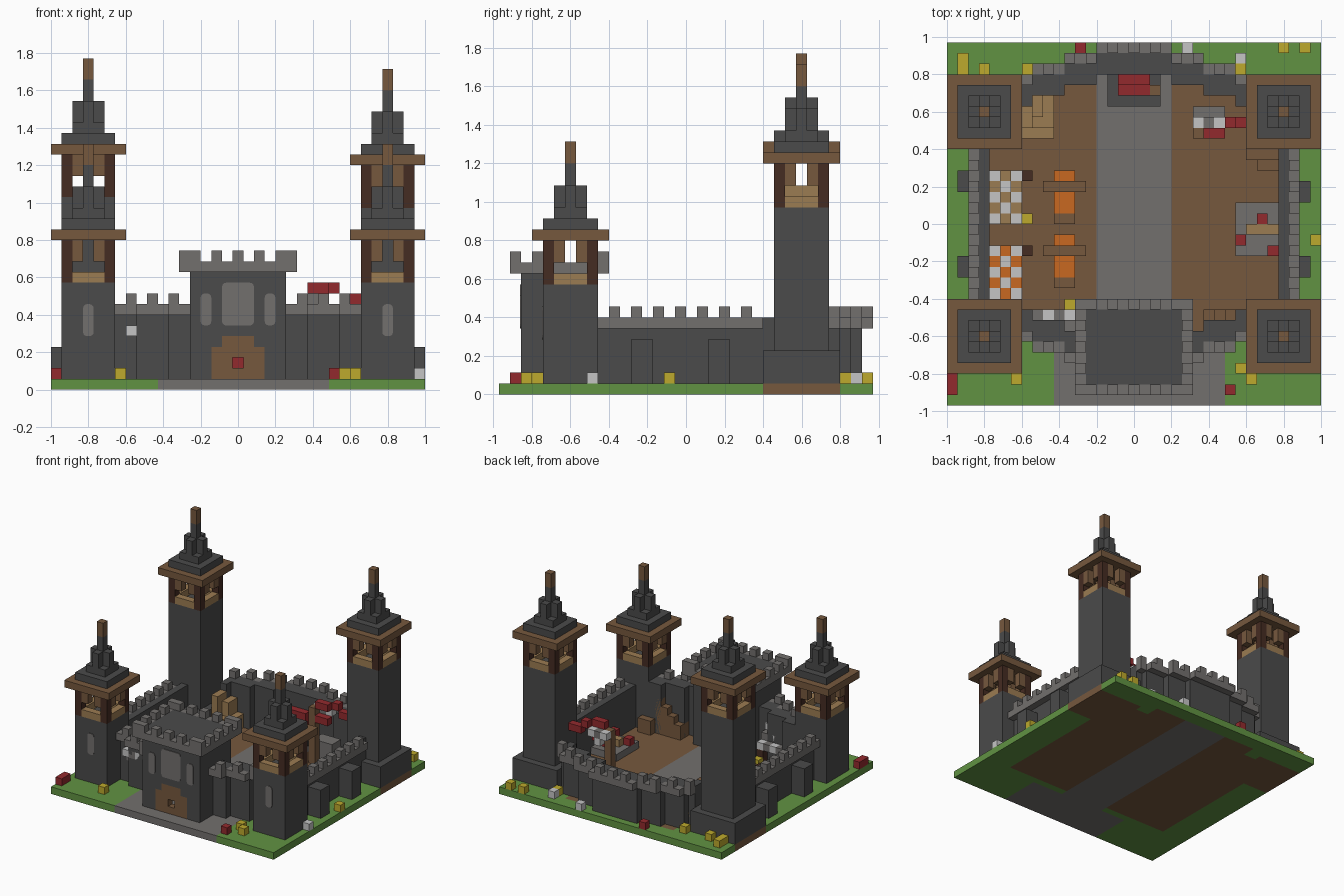
import bpy, bmesh
from mathutils import Vector

if "Cube" in bpy.data.objects:
    bpy.data.objects.remove(bpy.data.objects["Cube"])

U = 2 / 35          # one block
NX, NY = 35, 34     # blocks across and deep


def material(name, r, g, b):
    m = bpy.data.materials.new(name)
    m.use_nodes = True
    m.diffuse_color = (r, g, b, 1)
    m.node_tree.nodes["Principled BSDF"].inputs["Base Color"].default_value = (r, g, b, 1)
    return m


stone = material("dark stone", .069, .069, .069)
trim = material("light stone", .17, .16, .155)
wood = material("brown wood", .18, .098, .048)
plank = material("pale wood", .33, .2, .085)
post = material("dark wood", .06, .025, .016)
grass = material("grass", .12, .29, .055)
red = material("red cloth", .29, .023, .027)
white = material("white cloth", .56, .56, .56)
yellow = material("yellow", .51, .40, .026)
orange = material("orange", .58, .14, .015)


def point(i, j, k):
    return Vector((i * U - 1, (j - NY / 2) * U, k * U))


def finish(name, bm, mats):
    me = bpy.data.meshes.new(name)
    bm.to_mesh(me)
    bm.free()
    for m in mats:
        me.materials.append(m)
    ob = bpy.data.objects.new(name, me)
    bpy.context.collection.objects.link(ob)
    return ob


def add_box(bm, i0, i1, j0, j1, k0, k1):
    a, b = point(i0, j0, k0), point(i1, j1, k1)
    verts = bmesh.ops.create_cube(bm, size=1)["verts"]
    for v in verts:
        v.co = (a + b) / 2 + v.co * (b - a)


def blocks(name, mat, boxes):
    """One object made of boxes (i0, i1, j0, j1, k0, k1) on the block grid."""
    bm = bmesh.new()
    for b in boxes:
        add_box(bm, *b)
    return finish(name, bm, [mat])


def cell(i, j, k, w=1, d=1, h=1):
    return (i, i + w, j, j + d, k, k + h)


def both(*boxes):
    """Boxes together with their left-right mirror images."""
    return list(boxes) + [(NX - b[1], NX - b[0]) + tuple(b[2:]) for b in boxes]


# Ground slab coloured by zone
def zone(i, j):
    if 14 <= i < 21 and 5 <= j < 32 or 10 <= i < 26 and j < 6:
        return 2
    if 24 <= j < 31 and (i < 7 or i >= 28) or 4 <= i < 31 and 7 <= j < 30:
        return 1
    if 9 <= i < 26 and 30 <= j < 32:
        return 1
    return 0


bm = bmesh.new()
bmesh.ops.create_grid(bm, x_segments=NX, y_segments=NY, size=1)
for v in bm.verts:
    v.co = point((v.co.x + 1) / 2 * NX, (v.co.y + 1) / 2 * NY, 1)
for f in bm.faces:
    c = f.calc_center_median()
    f.material_index = zone(int((c.x + 1) / U), int(c.y / U + NY / 2))
ground = finish("ground", bm, [grass, wood, trim])
mod = ground.modifiers.new("thickness", "SOLIDIFY")
mod.thickness, mod.offset = U, -1


# Corner towers
def tower(name, i, j, top, plinth):
    c, d, roof = i + 2, j + 2, top + 5
    body = [(i, i + 5, j, j + 5, 1, top)]
    if plinth:
        body.append((i - 1, i + 6, j - 1, j + 6, 1, 4))
    blocks(name + "_body", stone, body)
    blocks(name + "_posts", post,
           [cell(i + a, j + b, top, h=4) for a in (0, 4) for b in (0, 4)])
    rails, brackets = [], []
    for s in (0, 4):
        rails += [cell(i + 1, j + s, top, w=3), cell(i + s, j + 1, top, d=3)]
        for t in (1, 3):
            brackets += [cell(i + t, j + s, top + 2, h=2), cell(i + s, j + t, top + 2, h=2)]
    blocks(name + "_rails", plank, rails)
    blocks(name + "_brackets", wood, brackets)
    blocks(name + "_deck", wood, [cell(i - 1, j - 1, top + 4, 7, 7)])
    blocks(name + "_roof", stone, [
        cell(i, j, roof, 5, 5), cell(i + 1, j + 1, roof + 1, 3, 3),
        cell(i + 1, d, roof + 2, 3, 1, 2), cell(c, j + 1, roof + 2, 1, 3, 2),
        cell(c, d, roof + 4, h=2)])
    blocks(name + "_spike", wood, [cell(c, d, roof + 6, h=2)])


tower("front_right_tower", 1, 4, 10, False)
tower("front_left_tower", 29, 4, 10, False)
tower("back_right_tower", 1, 25, 18, True)
tower("back_left_tower", 29, 25, 17, True)

# Gatehouse with an open passage
blocks("gatehouse", stone, both((13, 15, 2, 9, 1, 12), cell(15, 2, 4, d=7))
       + [(15, 20, 2, 9, 5, 12)])
blocks("gate_door", wood, both(cell(15, 2, 1, w=2, h=3))
       + [cell(17, 2, 1), cell(17, 2, 3), cell(16, 2, 4, w=3)])
ring = both((12, 13, 1, 10, 11, 12)) + [(13, 22, s, s + 1, 11, 12) for s in (1, 9)]
for s in (1, 9):
    ring += both(cell(12, s, 12, w=2), cell(15, s, 12)) + [cell(17, s, 12)]
for s in (3, 5, 7):
    ring += both(cell(12, s, 12))
blocks("gatehouse_battlements", trim, ring)


# Rounded stone panels on the front faces
def panel(name, i0, i1, k0, k1, j):
    bm = bmesh.new()
    add_box(bm, i0, i1, j - .1, j + .05, k0, k1)
    edges = [e for e in bm.edges
             if abs((e.verts[0].co - e.verts[1].co).normalized().y) > .9]
    bmesh.ops.bevel(bm, geom=edges, offset=.022, segments=3, profile=.5, affect="EDGES")
    finish(name, bm, [trim])


panel("gate_panel", 16, 19, 6, 10, 2)
for side, a, b in (("right", 14, 3), ("left", 20, 31)):
    panel(side + "_gate_panel", a, a + 1, 6, 9, 2)
    panel(side + "_tower_panel", b, b + 1, 5, 8, 4)

# Side walls with battlements and buttresses
blocks("side_walls", stone, both((31, 32, 9, 25, 1, 7)))
blocks("side_battlements", trim, both(cell(32, 9, 6, d=15))
       + both(*[cell(32, j, 7) for j in range(10, 24, 2)]))
blocks("buttresses", stone, both((32, 34, 12, 14, 1, 5))
       + [(32, 34, 19, 21, 1, 5), (1, 3, 20, 22, 1, 5)])


# Stepped front and back walls: each run is (i, width, row of the battlement)
def stepped_wall(name, runs, inward, top):
    body, caps = [], []
    for i, w, j in runs:
        body += both(cell(i, j + inward, 1, w=w, h=top - 1))
        body += both(cell(i, j + 2 * inward, 1, w=w, h=top - 1))
        caps += both(cell(i, j, top - 1, w=w))
        caps += both(*[cell(n, j, top) for n in range(i, i + w) if n % 2])
    blocks(name + "_wall", stone, body)
    blocks(name + "_battlements", trim, caps)


stepped_wall("back", [(7, 1, 30), (8, 3, 31), (11, 3, 32), (14, 4, 33)], -1, 7)
stepped_wall("front", [(6, 2, 6), (8, 3, 5), (11, 2, 4)], 1, 8)

# Dais with the seat
blocks("dais", stone, [cell(15, 28, 1, 5, 3)])
blocks("seat", red, [cell(16, 29, 2, 3, 2), cell(16, 30, 3, 3, 1, 2)])
blocks("seat_table", wood, [cell(19, 29, 2)])


# Market stalls with sloping checked awnings
def stall(name, i, j, w, d, colours, rise):
    sets = ([], [])
    for a in range(w):
        for b in range(d):
            step = w - 1 - a if rise == "x" else d - 1 - b
            sets[(a + b) % 2].append(cell(i + a, j + b, 3 + min(step, 2)))
    for n, (mat, cells) in enumerate(zip(colours, sets)):
        blocks(f"{name}_awning_{n}", mat, cells)
    ends = [(i + w - 1, j), (i + w - 1, j + d - 1)]
    blocks(name + "_posts", post, [cell(a, b, 1, h=2) for a, b in ends])


stall("plain_stall", 4, 17, 3, 5, (white, plank), "x")
stall("bright_stall", 4, 10, 3, 5, (white, orange), "x")
stall("front_stall", 7, 6, 5, 3, (white, trim), "y")
blocks("stall_poles", post, [cell(7, j, 1, h=3) for j in (14, 21)])

# Cooking fires with a beam above each
for n, j in enumerate((12, 18)):
    blocks(f"fire_{n}", orange, [cell(10, j, 1, 2, 4)])
    blocks(f"fire_beam_{n}", wood, [cell(9, j + 2, 2, w=4), cell(10, j - 1, 1, w=2),
                                    cell(9, j + 2, 1), cell(12, j + 2, 1)])

# Timber stairs
blocks("back_stairs", plank, [(7, 9, 27, 30, 1, 5), (8, 10, 26, 29, 1, 3),
                              (7, 10, 25, 26, 1, 2), (7, 8, 26, 28, 1, 6)])
blocks("front_stairs", wood, [cell(24 + n, 7, 1, d=2, h=2 + n) for n in range(4)]
       + [cell(28, 9, 1, w=2, h=2)])
blocks("corner_steps", wood, [cell(28, 23, 1, w=3, h=2), cell(29, 22, 1, w=2)])

# Stone platform with goods
blocks("platform", trim, [cell(27, 14, 1, 4, 5)])
blocks("platform_bench", plank, [cell(28, 16, 2, w=3)])
blocks("platform_goods", red, [cell(29, 17, 2), cell(27, 15, 2), cell(30, 14, 2)])

# Banner above a stone block
blocks("banner_pole", wood, [cell(23, 25, 1, h=8)])
blocks("banner_red", red, [cell(24, 25, 9, w=2), cell(26, 26, 9), cell(27, 26, 8, w=2),
                           cell(24, 25, 7, w=2)])
blocks("banner_white", white, [cell(23, 26, 8), cell(25, 26, 8), cell(24, 26, 7)])
blocks("banner_block", trim, [cell(23, 26, 1, 3, 2, 3), cell(24, 26, 8)])

# Loose blocks on the ground
scatter = {
    "yellow": (yellow, [(1, 31), (1, 32), (3, 31), (7, 31), (27, 31), (31, 33), (33, 33),
                        (34, 15), (27, 3), (28, 2), (6, 2), (7, 17), (11, 9)]),
    "red": (red, [(12, 33), (26, 1), (0, 1), (0, 2)]),
    "white": (white, [(22, 33), (27, 32), (34, 8)]),
}
for name, (mat, spots) in scatter.items():
    blocks(f"loose_{name}_blocks", mat, [cell(i, j, 1) for i, j in spots])
